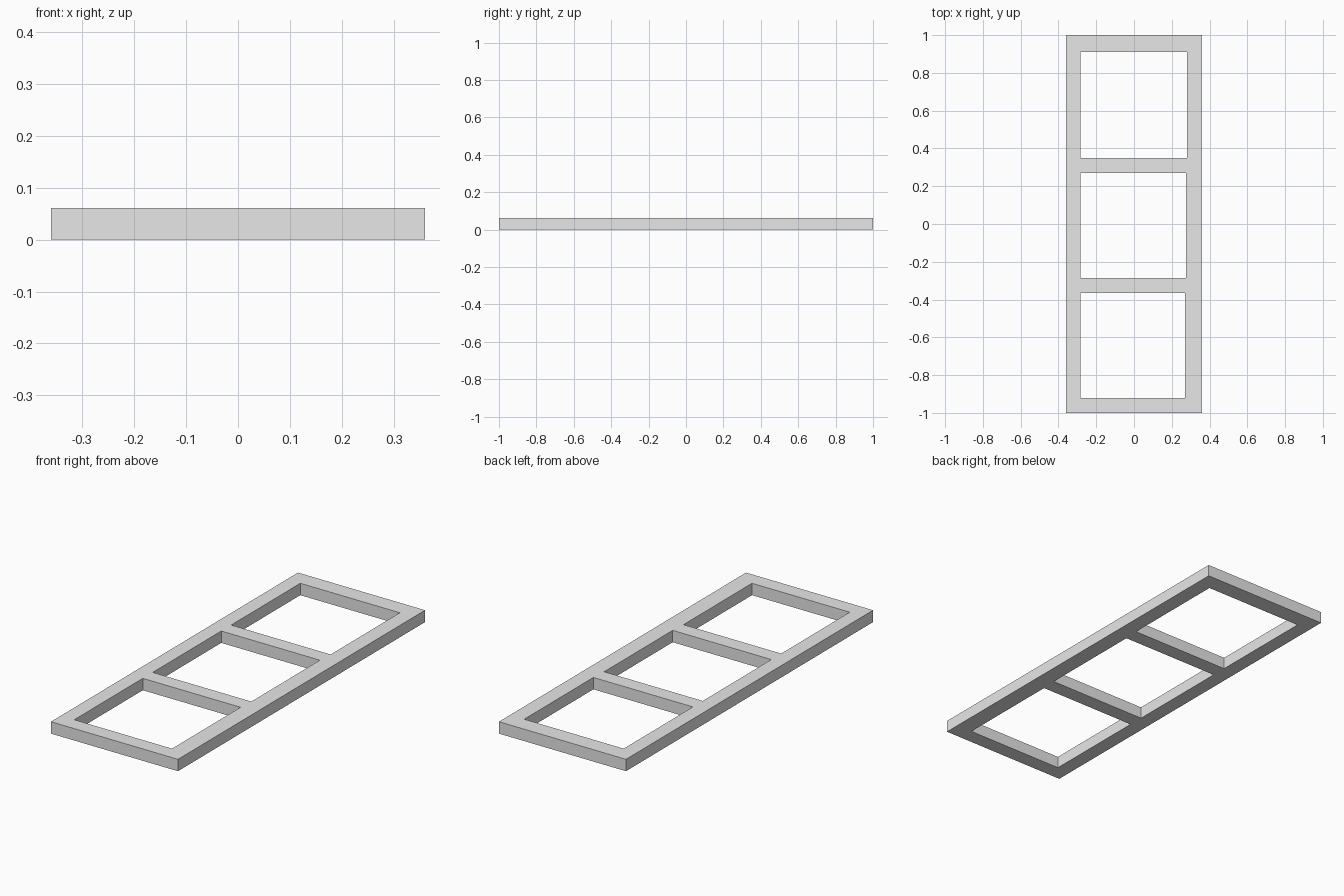
import bpy
import bmesh

cube = bpy.data.objects.get("Cube")
if cube:
    bpy.data.objects.remove(cube, do_unlink=True)

HEIGHT = 0.061
HALF_WIDTH = 0.36
LEFT_RAIL = -0.284

# Rows across the frame: y position and inner edge of the +x rail
ROWS = [(-1.0, 0.27), (-0.92, 0.27), (-0.365, 0.27), (-0.285, 0.275),
        (0.27, 0.275), (0.35, 0.28), (0.91, 0.28), (1.0, 0.28)]

grey = bpy.data.materials.new("plain grey")
grey.use_nodes = True
color = (0.8, 0.8, 0.8, 1.0)
grey.diffuse_color = color
grey.node_tree.nodes["Principled BSDF"].inputs["Base Color"].default_value = color

# Flat frame: rails and crossbars, leaving three openings in the middle column
bm = bmesh.new()
grid = [[bm.verts.new((x, y, 0)) for x in (-HALF_WIDTH, LEFT_RAIL, inner, HALF_WIDTH)]
        for y, inner in ROWS]
for row in range(len(ROWS) - 1):
    for col in range(3):
        if col == 1 and row % 2 == 1:
            continue
        a, b = grid[row], grid[row + 1]
        bm.faces.new((a[col], a[col + 1], b[col + 1], b[col]))

# Give the frame its thickness
bottom = bm.faces[:]
top = bmesh.ops.extrude_face_region(bm, geom=bottom, use_keep_orig=True)["geom"]
bmesh.ops.translate(bm, vec=(0, 0, HEIGHT),
                    verts=[v for v in top if isinstance(v, bmesh.types.BMVert)])
bmesh.ops.recalc_face_normals(bm, faces=bm.faces[:])

mesh = bpy.data.meshes.new("window_frame")
bm.to_mesh(mesh)
bm.free()
mesh.materials.append(grey)
frame = bpy.data.objects.new("window_frame", mesh)
bpy.context.collection.objects.link(frame)
